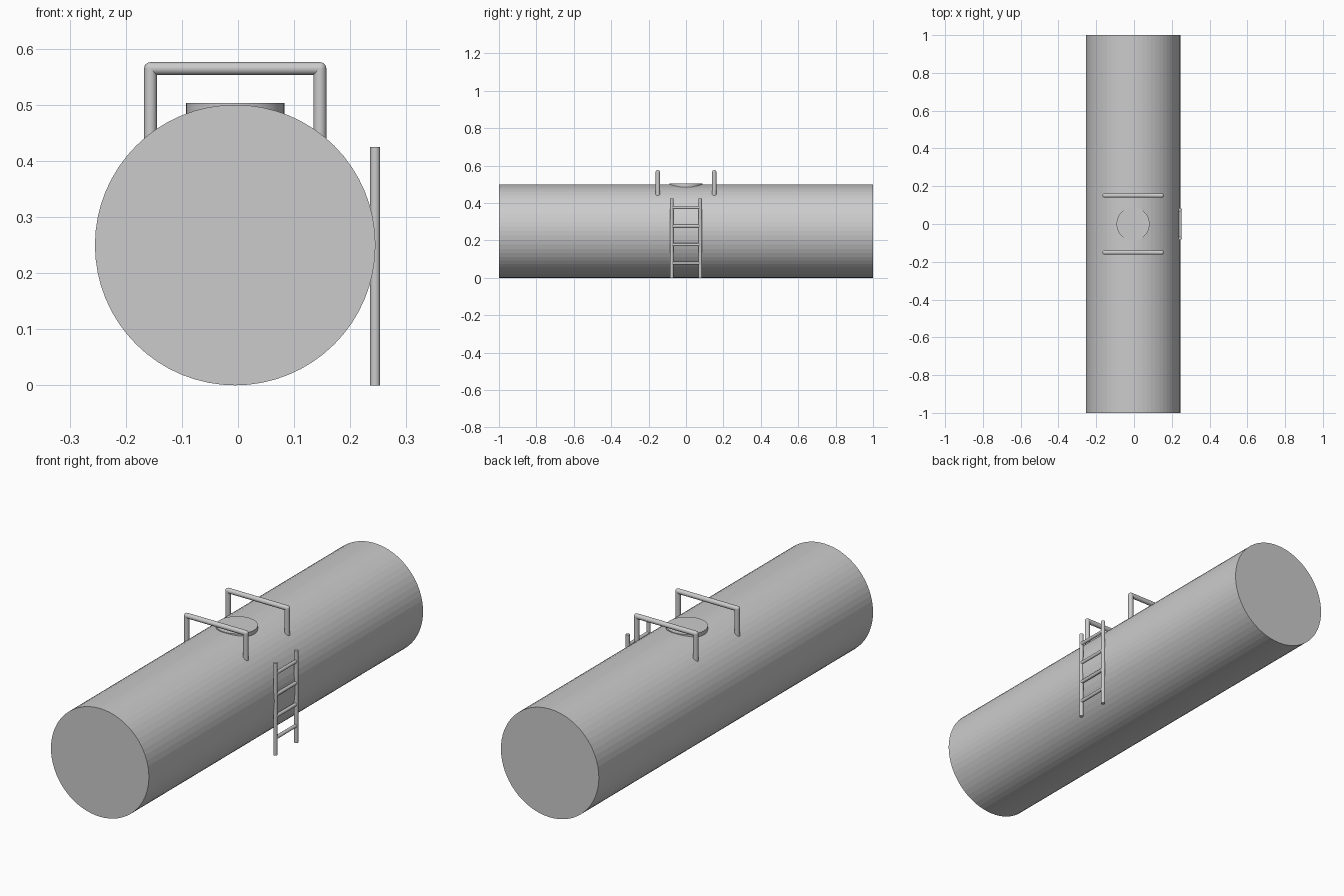
import bpy
import math
from mathutils import Vector

cube = bpy.data.objects.get("Cube")
if cube:
    bpy.data.objects.remove(cube, do_unlink=True)

grey = bpy.data.materials.new("plain grey")
grey.use_nodes = True
COLOUR = (0.6, 0.6, 0.6, 1)
grey.diffuse_color = COLOUR
grey.node_tree.nodes["Principled BSDF"].inputs["Base Color"].default_value = COLOUR

CX = -0.005  # tank axis


def finish(name, smooth=True):
    ob = bpy.context.object
    ob.name = name
    ob.data.materials.append(grey)
    if smooth:
        bpy.ops.object.shade_smooth_by_angle(angle=math.radians(35))
    return ob


def rod(name, start, end, radius, sides=16, smooth=True):
    a, b = Vector(start), Vector(end)
    bpy.ops.mesh.primitive_cylinder_add(
        vertices=sides, radius=radius, depth=(b - a).length, location=(a + b) / 2,
        rotation=(b - a).to_track_quat("Z", "Y").to_euler())
    return finish(name, smooth)


# Tank lying along y, with faceted sides
rod("tank", (CX, -1, 0.25), (CX, 1, 0.25), 0.25, 64, smooth=False)

# Hatch lid on top
rod("hatch", (CX, 0, 0.44), (CX, 0, 0.503), 0.0875, 48)

# Guard rails either side of the hatch, with rounded corners
R, HALF, TOP = 0.0115, 0.151, 0.5645
for label, y in (("front", -0.151), ("back", 0.151)):
    rod(label + "_guard_bar", (CX - HALF, y, TOP), (CX + HALF, y, TOP), R)
    for side, s in (("right", -1), ("left", 1)):
        x = CX + s * HALF
        rod(f"{label}_{side}_guard_leg", (x, y, 0.42), (x, y, TOP), R)
        bpy.ops.mesh.primitive_uv_sphere_add(
            segments=16, ring_count=8, radius=R, location=(x, y, TOP))
        finish(f"{label}_{side}_guard_corner")

# Ladder on the left side
LX = 0.2445
for label, y in (("front", -0.076), ("back", 0.076)):
    rod(label + "_ladder_rail", (LX, y, 0), (LX, y, 0.425), 0.009)
for i in range(4):
    z = 0.078 + i * 0.099
    rod(f"ladder_rung_{i + 1}", (LX, -0.076, z), (LX, 0.076, z), 0.008)
